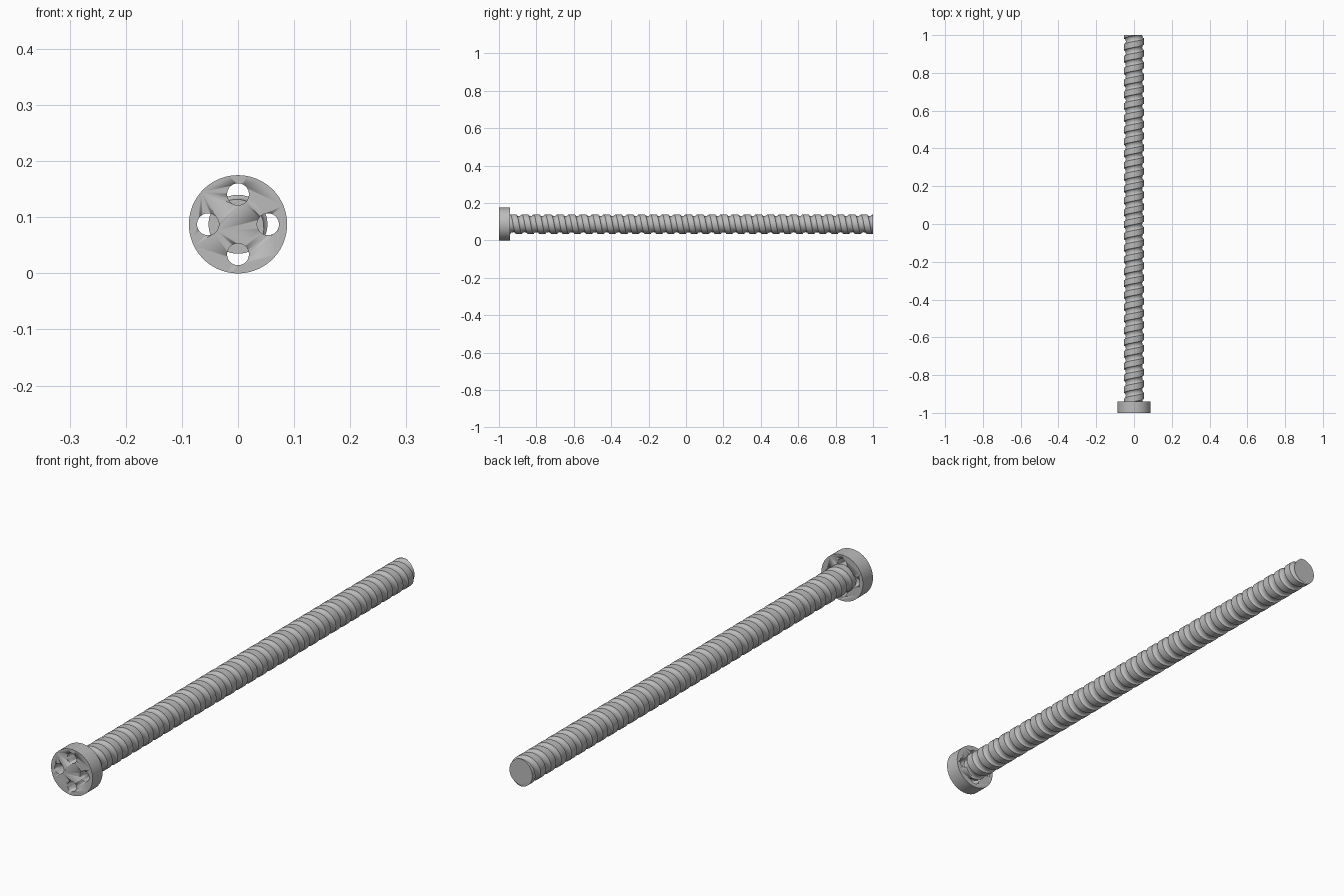
import bpy, bmesh, math
from mathutils import Vector, Matrix

cube = bpy.data.objects.get("Cube")
if cube:
    bpy.data.objects.remove(cube, do_unlink=True)

AXIS_Z = 0.0875        # height of the centre line
HEAD_R = 0.0875
HEAD_BACK = -0.94
CREST_R, ROOT_R = 0.0525, 0.0435
PITCH = 0.0625

steel = bpy.data.materials.new("steel grey")
steel.use_nodes = True
GREY = (0.50, 0.50, 0.50, 1)
steel.diffuse_color = GREY
steel.node_tree.nodes["Principled BSDF"].inputs["Base Color"].default_value = GREY


def finish(name, bm, angle=30):
    bmesh.ops.recalc_face_normals(bm, faces=bm.faces[:])
    mesh = bpy.data.meshes.new(name)
    bm.to_mesh(mesh)
    bm.free()
    obj = bpy.data.objects.new(name, mesh)
    bpy.context.collection.objects.link(obj)
    mesh.materials.append(steel)
    bpy.ops.object.select_all(action='DESELECT')
    obj.select_set(True)
    bpy.context.view_layer.objects.active = obj
    bpy.ops.object.shade_smooth_by_angle(angle=math.radians(angle))
    return obj


def add_cylinder(bm, radius, y0, y1, x, z, sides):
    place = Matrix.Translation((x, (y0 + y1) / 2, z)) @ Matrix.Rotation(math.pi / 2, 4, 'X')
    bmesh.ops.create_cone(bm, cap_ends=True, segments=sides, radius1=radius,
                          radius2=radius, depth=y1 - y0, matrix=place)


# Threaded shaft: flat crest and rounded groove swept along a right-handed helix
SIDES = 64
GROOVE = 0.5           # share of the pitch taken by the groove
profile = [(0.0, CREST_R)]
for k in range(9):
    a = math.pi * k / 8
    profile.append((1 - GROOVE / 2 - GROOVE / 2 * math.cos(a),
                    CREST_R - (CREST_R - ROOT_R) * math.sin(a)))
profile.pop()
K = len(profile)
turns = int(1.94 / PITCH) + 5
bm = bmesh.new()
cols = []
for i in range(SIDES):
    t = 2 * math.pi * i / SIDES
    col = []
    for m in range(turns * K + 1):
        f, r = profile[m % K]
        y = HEAD_BACK - 2 * PITCH + (m // K + f + i / SIDES) * PITCH
        col.append(bm.verts.new((r * math.sin(t), y, AXIS_Z + r * math.cos(t))))
    cols.append(col)
for i in range(SIDES):
    nxt = cols[(i + 1) % SIDES]
    shift = K if i == SIDES - 1 else 0
    for m in range(turns * K - shift):
        bm.faces.new((cols[i][m], cols[i][m + 1], nxt[m + 1 + shift], nxt[m + shift]))

# Trim both ends square and cap them
for y, side in ((HEAD_BACK - 0.01, -1), (1.0, 1)):
    geom = bm.verts[:] + bm.edges[:] + bm.faces[:]
    cut = bmesh.ops.bisect_plane(bm, geom=geom, plane_co=Vector((0, y, 0)),
                                 plane_no=Vector((0, side, 0)), clear_outer=True)
    rim = [e for e in cut["geom_cut"] if isinstance(e, bmesh.types.BMEdge)]
    bmesh.ops.contextual_create(bm, geom=rim)
finish("threaded_shaft", bm)

# Round head with four through holes
bm = bmesh.new()
add_cylinder(bm, HEAD_R, -1.0, HEAD_BACK, 0, AXIS_Z, 96)
head = finish("head", bm)
bm = bmesh.new()
for q in range(4):
    a = q * math.pi / 2
    add_cylinder(bm, 0.0195, -1.1, -0.9, 0.0535 * math.cos(a),
                 AXIS_Z + 0.0535 * math.sin(a), 40)
cutter = finish("hole_cutter", bm)
cutter.hide_render = True
cutter.hide_viewport = True
holes = head.modifiers.new("holes", 'BOOLEAN')
holes.object = cutter
holes.operation = 'DIFFERENCE'
holes.solver = 'EXACT'
